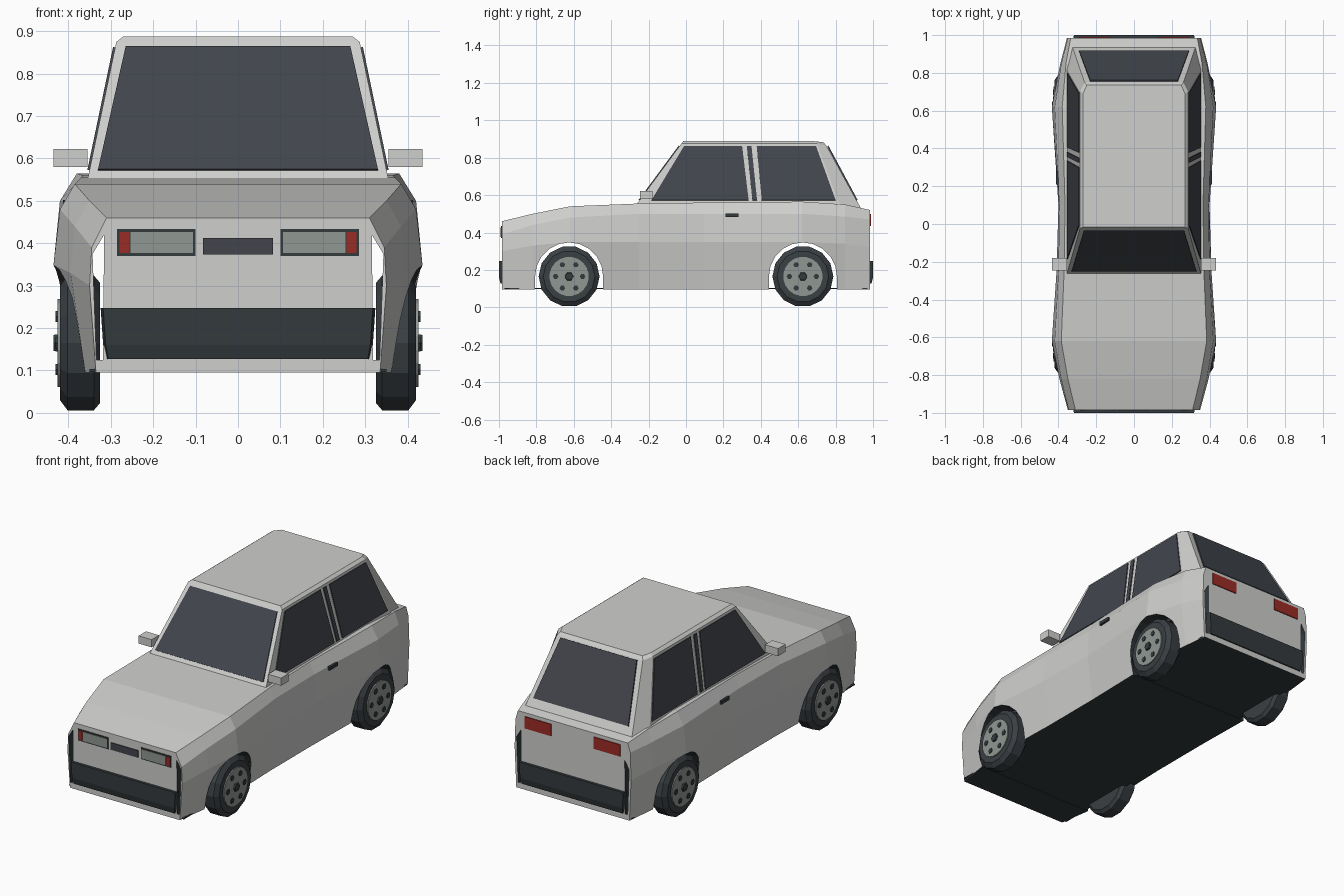
import bpy, bmesh
from math import pi, sin, cos
from mathutils import Vector, Matrix

cube = bpy.data.objects.get("Cube")
if cube:
    bpy.data.objects.remove(cube)


def material(name, r, g, b):
    m = bpy.data.materials.new(name)
    m.use_nodes = True
    m.diffuse_color = (r, g, b, 1)
    m.node_tree.nodes["Principled BSDF"].inputs["Base Color"].default_value = (r, g, b, 1)
    return m


PAINT = material("pale grey paint", .62, .62, .61)
GLASS = material("dark glass", .054, .060, .073)
TRIM = material("black trim", .034, .042, .047)
RUBBER = material("tyre rubber", .042, .050, .057)
METAL = material("grey metal", .28, .31, .29)
RED = material("red lamp", .33, .025, .018)


def finish(bm, name, *mats):
    bmesh.ops.recalc_face_normals(bm, faces=bm.faces)
    me = bpy.data.meshes.new(name)
    bm.to_mesh(me)
    bm.free()
    for m in mats:
        me.materials.append(m)
    ob = bpy.data.objects.new(name, me)
    bpy.context.collection.objects.link(ob)
    return ob


def loft(name, rings, *mats):
    """Closed solid through rings that share a point count."""
    bm = bmesh.new()
    loops = [[bm.verts.new(p) for p in ring] for ring in rings]
    n = len(loops[0])
    for a, b in zip(loops, loops[1:]):
        for i in range(n):
            j = (i + 1) % n
            bm.faces.new((a[i], a[j], b[j], b[i]))
    bm.faces.new(loops[0])
    bm.faces.new(loops[-1])
    return finish(bm, name, *mats)


def box(name, x, y, z, mat):
    rings = [[(x[0], y[0], h), (x[1], y[0], h), (x[1], y[1], h), (x[0], y[1], h)] for h in z]
    return loft(name, rings, mat)


def plate(name, pts, mat, lift=.005):
    """Thin plate straddling the plane of its points."""
    p = [Vector(q) for q in pts]
    n = (p[1] - p[0]).cross(p[2] - p[0]).normalized() * lift
    return loft(name, [[q - n * .6 for q in p], [q + n for q in p]], mat)


def disc(name, rings, centre, side, sides, mat):
    """Turned solid about x from (x, radius) rings."""
    cx, cy, cz = centre
    return loft(name, [[(side * (cx + x), cy + r * sin(2 * pi * (i + .5) / sides),
                         cz + r * cos(2 * pi * (i + .5) / sides)) for i in range(sides)]
                       for x, r in rings], mat)


# Body shell: y, then x/z of sill, belly, shoulder and top edge
SILL = .095
sections = [
    (-.985, .335, .350, .30, .345, .39, .31, .46),
    (-.82, .360, .395, .33, .385, .44, .35, .50),
    (-.62, .380, .435, .35, .420, .48, .385, .54),
    (-.25, .370, .410, .35, .400, .50, .37, .555),
    (.10, .370, .400, .35, .395, .50, .365, .56),
    (.62, .380, .435, .35, .420, .50, .38, .565),
    (.85, .360, .390, .34, .385, .485, .36, .55),
    (.985, .345, .355, .32, .350, .47, .335, .52),
]
rings = []
for y, bx, mx, mz, sx, sz, tx, tz in sections:
    half = [(bx, SILL), (mx, mz), (sx, sz), (tx, tz)]
    rings.append([(x, y, z) for x, z in half] + [(-x, y, z) for x, z in reversed(half)])
body = loft("body", rings, PAINT, TRIM)
for f in body.data.polygons:
    f.material_index = int(f.normal.z < -.9)

# Wheel arch tunnels and narrow corner gaps
AXLES, HUB_Z, ARCH = (-.625, .625), .165, .182
cutters = []
for cy in AXLES:
    prof = [(cy + ARCH * cos(a * pi / 10), HUB_Z + ARCH * sin(a * pi / 10)) for a in range(11)]
    prof += [(cy - ARCH, 0), (cy + ARCH, 0)]
    cutters.append(loft("arch_cutter", [[(x, y, z) for y, z in prof] for x in (-.6, .6)], TRIM))
for s in (-1, 1):
    gap = [(.318, .125), (.334, .125), (.343, .375), (.316, .42)]
    cutters.append(loft("gap_cutter", [[(s * x, y, z) for x, z in gap] for y in (-1.1, 1.1)], TRIM))
for c in cutters:
    c.hide_render = True
    mod = body.modifiers.new("cut", 'BOOLEAN')
    mod.operation, mod.solver, mod.object = 'DIFFERENCE', 'EXACT', c
    mod.material_mode = 'TRANSFER'
bpy.context.view_layer.update()
cut = bpy.data.meshes.new_from_object(body.evaluated_get(bpy.context.evaluated_depsgraph_get()))
body.modifiers.clear()
body.data = cut
for c in cutters:
    bpy.data.objects.remove(c)
box("floor", (-.35, .35), (-.97, .97), (.097, .103), TRIM)

# Cabin: base and roof outlines, with a softened roof rim
base = [(.355, -.265, .55), (.355, .82, .55), (.325, .935, .53)]
rim = [(.287, -.025, .875), (.287, .70, .875), (.262, .75, .865)]
roof = [(.270, -.015, .888), (.270, .69, .888), (.250, .735, .882)]
loft("cabin", [r + [(-x, y, z) for x, y, z in reversed(r)] for r in (base, rim, roof)], PAINT)


def slope(z, low, high):
    """Value on a cabin plane at height z."""
    return low + (high - low) * (z - .55) / .325


LOW, HIGH = .572, .862


def end_glass(name, ys, half_low, half_high):
    a, b = (slope(z, *ys) for z in (LOW, HIGH))
    pts = [(-half_low, a, LOW), (half_low, a, LOW), (half_high, b, HIGH), (-half_high, b, HIGH)]
    plate(name, pts if ys[0] < 0 else pts[::-1], GLASS)


end_glass("windscreen", (-.265, -.025), .33, .265)
end_glass("rear_window", (.925, .75), .29, .232)

side_panes = {"front_window": (-.185, .335, .30, -.01), "pillar_strip": (.355, .38, .35, .325),
              "rear_window": (.405, .80, .695, .378)}
for s, label in ((1, "left"), (-1, "right")):
    for name, ys in side_panes.items():
        pts = [(s * slope(z, .355, .287), y, z) for y, z in zip(ys, (LOW, LOW, HIGH, HIGH))]
        plate(f"{label}_{name}", pts[::s], GLASS)

    # Mirror and door handle
    box(f"{label}_mirror", sorted((s * .355, s * .435)), (-.245, -.18), (.58, .622), PAINT)
    box(f"{label}_door_handle", sorted((s * .385, s * .413)), (.21, .28), (.483, .502), TRIM)

    # Headlamp and tail lamp
    for part, x, z, y, mat in (("headlamp_frame", (.10, .285), (.370, .434), -.988, TRIM),
                               ("headlamp", (.106, .253), (.377, .427), -.991, METAL),
                               ("indicator", (.256, .279), (.377, .427), -.991, RED)):
        box(f"{label}_{part}", sorted((s * x[0], s * x[1])), (y, -.984), z, mat)
    box(f"{label}_tail_lamp", sorted((s * .13, s * .29)), (.984, .99), (.435, .5), RED)

    # Wheels
    for cy, end in zip(AXLES, ("front", "rear")):
        c, n = (0, cy, HUB_Z), f"{label}_{end}"
        disc(n + "_tyre", [(.325, .145), (.34, .163), (.402, .163), (.42, .138)], c, s, 14, RUBBER)
        disc(n + "_rim", [(.40, .105), (.426, .105)], c, s, 20, METAL)
        disc(n + "_hub", [(.41, .026), (.435, .022)], c, s, 6, TRIM)
        for k in range(6):
            a = k * pi / 3
            spot = (0, cy + .072 * cos(a), HUB_Z + .072 * sin(a))
            disc(f"{n}_rim_hole_{k}", [(.42, .015), (.43, .015)], spot, s, 6, TRIM)

# Grille and wraparound bumpers
box("grille", (-.083, .083), (-.99, -.984), (.373, .412), GLASS)
for s, name in ((-1, "front_bumper"), (1, "rear_bumper")):
    loft(name, [[(-w, s * .975, z), (w, s * .975, z), (w - .006, s * y, z), (-w + .006, s * y, z)]
                for w, y, z in ((.312, .992, .127), (.318, 1, .16), (.324, 1, .247))], TRIM)
